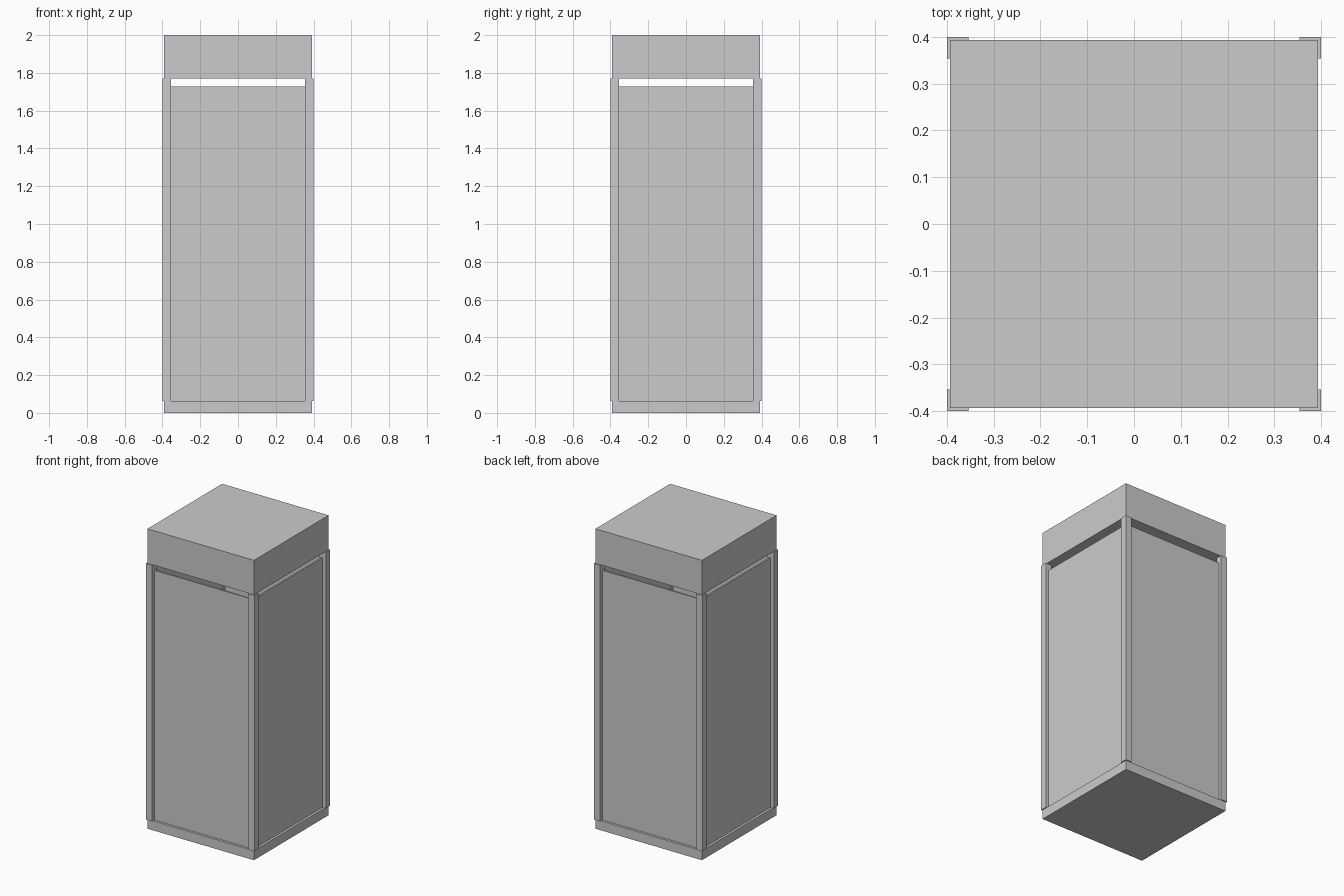
import bpy

if "Cube" in bpy.data.objects:
    bpy.data.objects.remove(bpy.data.objects["Cube"])


def box(name, lo, hi):
    """Axis-aligned box between two opposite corners."""
    bpy.ops.mesh.primitive_cube_add(size=1, location=[(a + b) / 2 for a, b in zip(lo, hi)])
    ob = bpy.context.object
    ob.name = name
    ob.scale = [b - a for a, b in zip(lo, hi)]
    bpy.ops.object.transform_apply(location=False, rotation=False, scale=True)
    return ob


BODY = 0.393             # half width of base and cap
OUT, INN = 0.40, 0.354   # outer and inner faces of the corner posts
P_OUT, P_IN = 0.377, 0.367   # faces of the thin recessed panels
Z_BASE, Z_PANEL, Z_CAP, Z_TOP = 0.063, 1.728, 1.77, 2.0

# Base plinth and cap
box("base", (-BODY, -BODY, 0), (BODY, BODY, Z_BASE))
box("cap", (-BODY, -BODY, Z_CAP), (BODY, BODY, Z_TOP))

# Four square corner posts
for sx, nx in ((-1, "left"), (1, "right")):
    for sy, ny in ((-1, "front"), (1, "back")):
        x = sorted((sx * INN, sx * OUT))
        y = sorted((sy * INN, sy * OUT))
        box(f"post_{ny}_{nx}", (x[0], y[0], Z_BASE), (x[1], y[1], Z_CAP))

# Four thin wall panels, stopping short of the cap to leave a vent gap
for s, front, side in ((-1, "front", "left"), (1, "back", "right")):
    d = sorted((s * P_IN, s * P_OUT))
    box(f"panel_{front}", (-INN, d[0], Z_BASE), (INN, d[1], Z_PANEL))
    box(f"panel_{side}", (d[0], -INN, Z_BASE), (d[1], INN, Z_PANEL))
